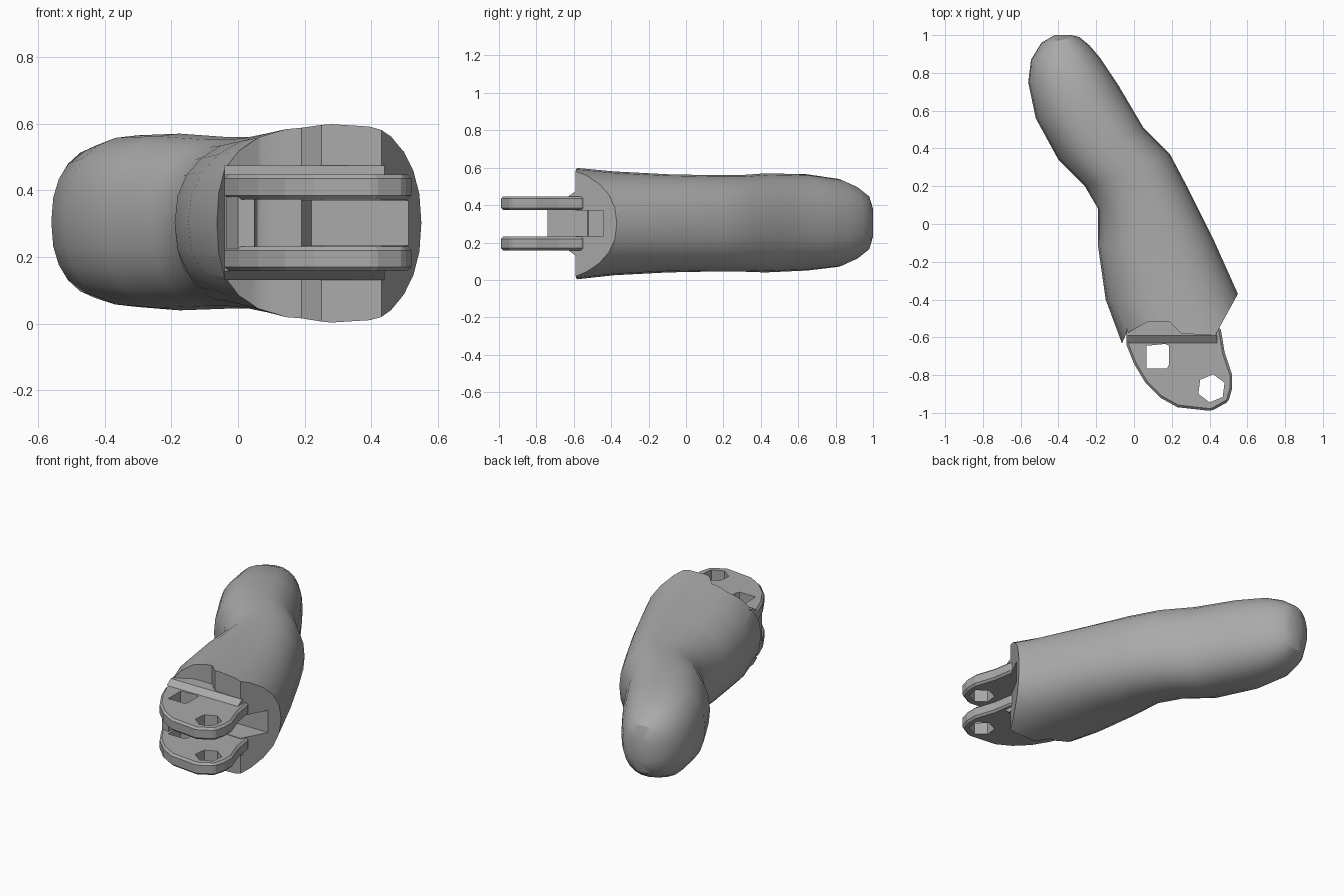
import bpy, bmesh, math
from mathutils import Vector

if "Cube" in bpy.data.objects:
    bpy.data.objects.remove(bpy.data.objects["Cube"])

grey = bpy.data.materials.new("plain_grey")
grey.use_nodes = True
COLOUR = (0.4, 0.4, 0.4, 1)
grey.diffuse_color = COLOUR
grey.node_tree.nodes["Principled BSDF"].inputs["Base Color"].default_value = COLOUR


def finish(bm, name):
    bmesh.ops.recalc_face_normals(bm, faces=bm.faces)
    mesh = bpy.data.meshes.new(name)
    bm.to_mesh(mesh)
    bm.free()
    mesh.materials.append(grey)
    ob = bpy.data.objects.new(name, mesh)
    bpy.context.collection.objects.link(ob)
    return ob


def prism(name, outline, low, high):
    """Extrude an xy outline between two heights."""
    bm = bmesh.new()
    face = bm.faces.new([bm.verts.new((x, y, low)) for x, y in outline])
    new = bmesh.ops.extrude_face_region(bm, geom=[face])["geom"]
    top = [v for v in new if isinstance(v, bmesh.types.BMVert)]
    bmesh.ops.translate(bm, verts=top, vec=(0, 0, high - low))
    return finish(bm, name)


def cut(ob, cutter):
    mod = ob.modifiers.new("cut", "BOOLEAN")
    mod.operation = "DIFFERENCE"
    mod.solver = "EXACT"
    mod.object = cutter
    cutter.hide_render = True
    cutter.hide_viewport = False


def apply_cuts(ob, cutters):
    for c in cutters:
        cut(ob, c)
    bpy.context.view_layer.update()
    graph = bpy.context.evaluated_depsgraph_get()
    mesh = bpy.data.meshes.new_from_object(ob.evaluated_get(graph))
    ob.modifiers.clear()
    ob.data = mesh


def smooth(ob, angle):
    bpy.ops.object.select_all(action="DESELECT")
    ob.select_set(True)
    bpy.context.view_layer.objects.active = ob
    bpy.ops.object.shade_smooth_by_angle(angle=math.radians(angle))


# Bent body: left x, y, right x, y, bottom and top of each section
sections = [
    (-.02, -.75, .68, -.66, -.01, .61),
    (-.15, -.40, .55, -.37, .025, .58),
    (-.19, -.12, .42, -.08, .04, .565),
    (-.19, .08, .28, .20, .045, .56),
    (-.26, .20, .19, .37, .045, .56),
    (-.40, .34, .05, .51, .04, .57),
    (-.52, .56, -.08, .73, .05, .565),
    (-.56, .75, -.18, .88, .07, .54),
    (-.545, .87, -.235, .945, .11, .50),
    (-.49, .96, -.29, .99, .16, .45),
    (-.42, 1.0, -.33, 1.0, .23, .38),
]
SIDES = 24


def power(v, e=2 / 2.3):
    return math.copysign(abs(v) ** e, v)


bm = bmesh.new()
rings = []
for lx, ly, rx, ry, low, high in sections:
    left, right = Vector((lx, ly, 0)), Vector((rx, ry, 0))
    ring = []
    for i in range(SIDES):
        a = math.tau * i / SIDES
        p = (left + right) / 2 + (right - left) / 2 * power(math.cos(a))
        p.z = (low + high) / 2 + (high - low) / 2 * power(math.sin(a))
        ring.append(bm.verts.new(p))
    rings.append(ring)
for a, b in zip(rings, rings[1:]):
    for i in range(SIDES):
        j = (i + 1) % SIDES
        bm.faces.new((a[i], a[j], b[j], b[i]))
bm.faces.new(rings[0])
bm.faces.new(rings[-1])
body = finish(bm, "body")

# Shaped front end and the recess between the lugs
front_cutter = prism("front_cutter", [
    (-.5, -.67), (-.08, -.67), (-.04, -.58), (.07, -.52), (.19, -.52),
    (.25, -.58), (.43, -.59), (.55, -.37), (.8, .07), (.8, -1.3), (-.5, -1.3)], -.3, .9)
slot_cutter = prism("slot_cutter", [
    (.06, -1.2), (.06, -.62), (.19, -.52), (.22, -.44), (.51, -.44),
    (.8, -.44), (.8, -1.2)], .235, .37)
apply_cuts(body, [front_cutter, slot_cutter])
smooth(body, 32)

# Two lugs with a square and a six-sided hole
outline = [(-.04, -.58), (-.04, -.64), (0, -.74), (.06, -.84), (.14, -.92), (.23, -.97),
           (.41, -.99), (.50, -.94), (.52, -.87), (.52, -.80), (.48, -.68),
           (.46, -.56), (.40, -.48), (.05, -.48)]
square_cutter = prism("square_cutter", [
    (.065, -.765), (.175, -.765), (.185, -.745), (.185, -.645), (.165, -.635), (.065, -.645)], 0, .6)
hex_cutter = prism("hex_cutter", [
    (.41 + .075 * math.cos(math.tau * i / 6 + .4), -.87 + .075 * math.sin(math.tau * i / 6 + .4))
    for i in range(6)], 0, .6)
for name, low, high in (("lower_lug", .158, .232), ("upper_lug", .373, .447)):
    lug = prism(name, outline, low, high)
    bevel = lug.modifiers.new("edge", "BEVEL")
    bevel.width = .012
    bevel.segments = 1
    apply_cuts(lug, [square_cutter, hex_cutter])

# Sloping roots where the lugs meet the body
for name, side in (("lower_root", -1), ("upper_root", 1)):
    bm = bmesh.new()
    ends = []
    for x, back in ((-.04, -.5), (.44, -.5)):
        ends.append([bm.verts.new((x, y, .3025 + side * z)) for y, z in
                     ((-.63, .144), (-.59, .172), (back, .172), (back, .144))])
    for i in range(4):
        j = (i + 1) % 4
        bm.faces.new((ends[0][i], ends[0][j], ends[1][j], ends[1][i]))
    bm.faces.new(ends[0])
    bm.faces.new(ends[1])
    finish(bm, name)

# Web joining the lugs on the right side
prism("web", [(-.035, -.5), (-.035, -.64), (0, -.73), (.05, -.74), (.06, -.5)], .22, .385)

for helper in (front_cutter, slot_cutter, square_cutter, hex_cutter):
    bpy.data.objects.remove(helper)
